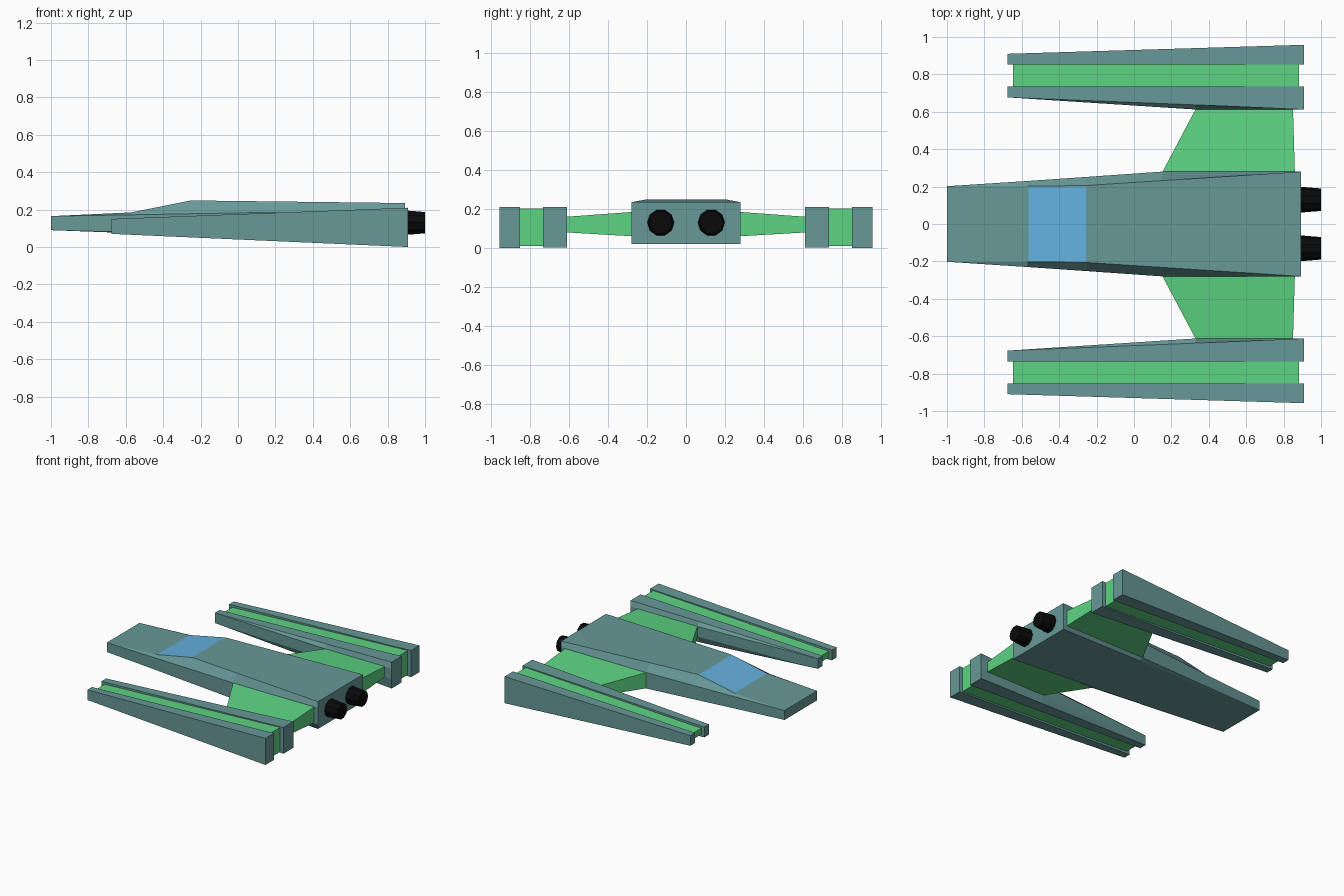
import bpy, bmesh, math
from mathutils import Matrix

if "Cube" in bpy.data.objects:
    bpy.data.objects.remove(bpy.data.objects["Cube"])


def material(name, rgb):
    m = bpy.data.materials.new(name)
    m.diffuse_color = (*rgb, 1)
    m.use_nodes = True
    m.node_tree.nodes["Principled BSDF"].inputs["Base Color"].default_value = m.diffuse_color
    return m


TEAL = material("teal_grey", (0.135, 0.315, 0.31))
GREEN = material("bright_green", (0.109, 0.66, 0.223))
BLUE = material("window_blue", (0.125, 0.44, 0.74))
BLACK = material("engine_black", (0.003, 0.003, 0.003))


def finish(name, bm, mats, mirror=False):
    bmesh.ops.remove_doubles(bm, verts=bm.verts, dist=1e-4)
    bmesh.ops.recalc_face_normals(bm, faces=bm.faces)
    me = bpy.data.meshes.new(name)
    bm.to_mesh(me)
    bm.free()
    ob = bpy.data.objects.new(name, me)
    bpy.context.collection.objects.link(ob)
    for m in mats:
        me.materials.append(m)
    if mirror:
        mod = ob.modifiers.new("Mirror", "MIRROR")
        mod.use_axis = (False, True, False)
        mod.use_clip = False
        mod.use_mirror_merge = False
    return ob


def loft(rings):
    """Skin a row of equal-length closed rings and cap both ends."""
    bm = bmesh.new()
    loops = [[bm.verts.new(p) for p in ring] for ring in rings]
    n = len(loops[0])
    for a, b in zip(loops, loops[1:]):
        for i in range(n):
            j = (i + 1) % n
            bm.faces.new((a[i], a[j], b[j], b[i]))
    bm.faces.new(loops[0])
    bm.faces.new(loops[-1])
    return bm


def box_ring(x, y0, y1, z0, z1):
    return [(x, y0, z0), (x, y1, z0), (x, y1, z1), (x, y0, z1)]


# Fuselage: x, then (y, z) of top edge, upper side, lower side, bottom edge
stations = [
    (-1.0, (.202, .165), (.202, .165), (.202, .09), (.202, .09)),
    (-.57, (.202, .185), (.230, .172), (.230, .079), (.219, .074)),
    (-.25, (.206, .249), (.252, .178), (.252, .07), (.232, .062)),
    (.15, (.232, .244), (.28, .185), (.28, .06), (.250, .047)),
    (.893, (.28, .235), (.28, .19), (.28, .055), (.28, .02)),
]
rings = []
for x, *half in stations:
    rings.append([(x, y, z) for y, z in half] +
                 [(x, -y, z) for y, z in reversed(half)])
bm = loft(rings)
bmesh.ops.remove_doubles(bm, verts=bm.verts, dist=1e-4)
bmesh.ops.recalc_face_normals(bm, faces=bm.faces)

# Cockpit window: inset of the sloping top face
slope = [f for f in bm.faces
         if -.5 < f.calc_center_median().x < -.3
         and abs(f.calc_center_median().y) < .05 and f.normal.z > .5]
bmesh.ops.inset_individual(bm, faces=slope, thickness=.008)
for f in slope:
    f.material_index = 1
finish("fuselage", bm, [TEAL, BLUE])

# Wing stubs
bm = bmesh.new()
wing = loft([
    [(.15, .275, .06), (.86, .275, .06), (.86, .275, .185), (.15, .275, .185)],
    [(.33, .615, .08), (.85, .615, .08), (.85, .615, .16), (.33, .615, .16)],
])
bm.free()
finish("wing_stub", wing, [GREEN], True)

# Side pods: inner rail bulges toward the wing, outer rail is a plain taper
inner = []
for x, y, bulge, z0, z1, b0, b1 in [
        (-.675, .677, .677, .07, .15, .07, .15),
        (.33, .637, .612, .026, .188, .08, .16),
        (.91, .612, .612, .003, .21, .08, .16)]:
    inner.append([(x, .735, z1), (x, y, z1), (x, bulge, b1),
                  (x, bulge, b0), (x, y, z0), (x, .735, z0)])
finish("pod_inner_rail", loft(inner), [TEAL], True)
finish("pod_outer_rail", loft([box_ring(-.675, .852, .91, .07, .15),
                               box_ring(.91, .852, .958, 0, .21)]), [TEAL], True)
finish("pod_core", loft([box_ring(-.648, .733, .854, .086, .134),
                         box_ring(.882, .733, .854, .011, .203)]), [GREEN], True)

# Engine nozzles
bm = bmesh.new()
bmesh.ops.create_cone(bm, cap_ends=True, segments=10, radius1=.07,
                      radius2=.06, depth=.12,
                      matrix=Matrix.Translation((.94, .13, .13)) @
                      Matrix.Rotation(math.pi / 2, 4, 'Y'))
finish("engine_nozzle", bm, [BLACK], True)
